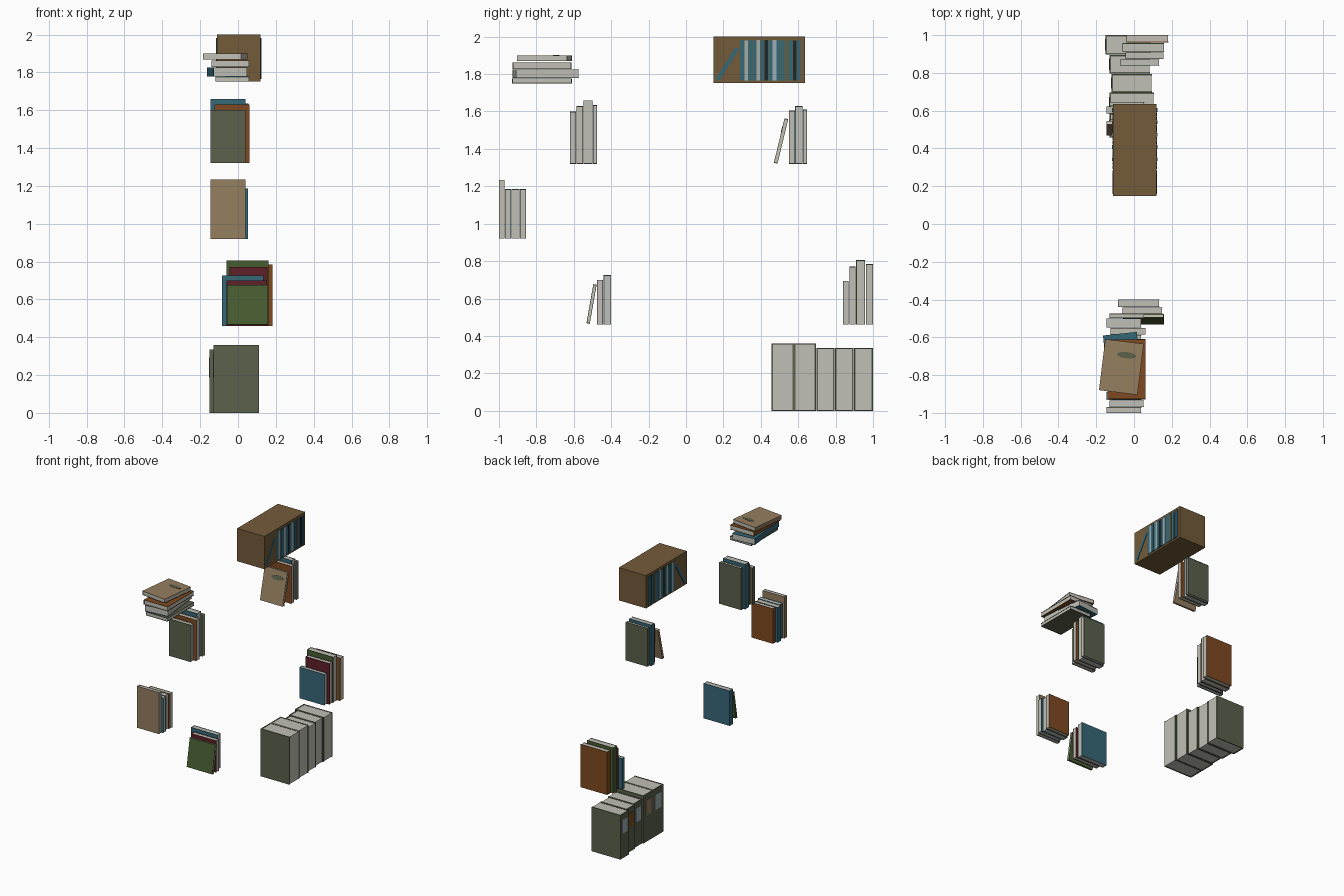
import bpy, bmesh, math
from mathutils import Matrix, Vector

if "Cube" in bpy.data.objects:
    bpy.data.objects.remove(bpy.data.objects["Cube"])

COLOURS = {
    "paper": (0.53, 0.53, 0.47), "tan": (0.30, 0.21, 0.115), "grey_green": (0.105, 0.12, 0.072),
    "rust": (0.215, 0.068, 0.015), "blue": (0.037, 0.14, 0.19), "dark_red": (0.117, 0.014, 0.021),
    "green": (0.063, 0.107, 0.03), "pale_blue": (0.34, 0.43, 0.45), "charcoal": (0.012, 0.022, 0.024),
    "wood": (0.175, 0.105, 0.042),
}
MATS = {}
for key, c in COLOURS.items():
    MATS[key] = bpy.data.materials.new(key)
    MATS[key].diffuse_color = (*c, 1)


def add_box(bm, lo, hi, mat=0):
    lo, hi = Vector(lo), Vector(hi)
    m = Matrix.Translation((lo + hi) / 2) @ Matrix.Diagonal((*(hi - lo), 1))
    verts = bmesh.ops.create_cube(bm, size=1, matrix=m)["verts"]
    for f in {f for v in verts for f in v.link_faces}:
        f.material_index = mat


def finish(bm, name, mats, matrix=Matrix()):
    me = bpy.data.meshes.new(name)
    bm.to_mesh(me)
    bm.free()
    for m in mats:
        me.materials.append(MATS[m])
    ob = bpy.data.objects.new(name, me)
    ob.matrix_world = matrix
    bpy.context.collection.objects.link(ob)
    return ob


def book(name, size, centre, cover, lean=0, turn=0, sheet=0.003, emblem=False, label=None):
    """Book with its spine at -x, front cover at -y, standing along z."""
    w, t, h = (s / 2 for s in size)
    bm = bmesh.new()
    gap = 0.002
    add_box(bm, (-w + sheet, -t + sheet, -h + gap), (w - gap, t - sheet, h - gap), 1)
    add_box(bm, (-w, -t, -h), (w, -t + sheet, h))
    add_box(bm, (-w, t - sheet, -h), (w, t, h))
    add_box(bm, (-w, -t + sheet, -h), (-w + sheet, t - sheet, h))
    if emblem:  # small oval plate on the front cover
        m = (Matrix.Translation((0.02, -t - 0.001, 0.065)) @ Matrix.Rotation(math.pi / 2, 4, "X")
             @ Matrix.Diagonal((1, 0.32, 1, 1)))
        r = bmesh.ops.create_cone(bm, cap_ends=True, segments=12, radius1=0.052, radius2=0.052,
                                  depth=0.002, matrix=m)
        for f in {f for v in r["verts"] for f in v.link_faces}:
            f.material_index = 2
    if label:  # plate on the spine
        add_box(bm, (-w - 0.003, -t * 0.6, 0.02), (-w, t * 0.6, h * 0.75), 2)
    m = (Matrix.Translation(centre) @ Matrix.Rotation(math.radians(turn), 4, "Z")
         @ Matrix.Rotation(math.radians(lean), 4, "X"))
    return finish(bm, name, [cover, "paper", label or "grey_green"], m)


def row(name, z0, books, **kw):
    """Upright books: (x0, x1, y0, y1, top, colour)."""
    for i, (x0, x1, y0, y1, top, col) in enumerate(books):
        book(f"{name}_{i + 1}", (x1 - x0, y1 - y0, top - z0),
             ((x0 + x1) / 2, (y0 + y1) / 2, (z0 + top) / 2), col, **kw)


# thick binders on the lowest level
binders = [(-0.13, 0.11, 0.457, 0.577, 0.36, "pale_blue"), (-0.13, 0.105, 0.577, 0.695, 0.36, "tan"),
           (-0.12, 0.095, 0.697, 0.795, 0.335, "pale_blue"), (-0.13, 0.085, 0.797, 0.895, 0.335, "rust"),
           (-0.15, 0.09, 0.897, 1.0, 0.335, "pale_blue")]
for i, (x0, x1, y0, y1, top, lab) in enumerate(binders):
    book(f"binder_{i + 1}", (x1 - x0, y1 - y0, top), ((x0 + x1) / 2, (y0 + y1) / 2, top / 2),
         "grey_green", sheet=0.008, label=lab)

# second level: two coloured rows
row("back_row_book", 0.46, [
    (-0.075, 0.135, 0.84, 0.87, 0.695, "blue"), (-0.045, 0.157, 0.873, 0.907, 0.77, "dark_red"),
    (-0.06, 0.16, 0.91, 0.957, 0.805, "green"), (-0.04, 0.182, 0.962, 1.0, 0.785, "rust")])
row("front_row_book", 0.46, [
    (-0.06, 0.15, -0.477, -0.443, 0.70, "dark_red"), (-0.085, 0.135, -0.44, -0.40, 0.725, "blue")])
book("leaning_green_book", (0.215, 0.018, 0.212), (0.05, -0.505, 0.571), "green", lean=-10)

# third level
row("low_row_book", 0.92, [
    (-0.145, 0.04, -1.0, -0.97, 1.235, "tan"), (-0.13, 0.053, -0.969, -0.935, 1.185, "blue"),
    (-0.145, 0.04, -0.932, -0.89, 1.185, "blue"), (-0.13, 0.05, -0.887, -0.855, 1.185, "rust")])

# fourth level: two rows
row("high_row_book", 1.32, [
    (-0.145, 0.04, -0.62, -0.587, 1.60, "grey_green"), (-0.125, 0.062, -0.585, -0.55, 1.63, "rust"),
    (-0.145, 0.04, -0.548, -0.50, 1.66, "blue"), (-0.13, 0.055, -0.498, -0.475, 1.635, "grey_green")])
row("rear_row_book", 1.32, [
    (-0.125, 0.062, 0.55, 0.582, 1.605, "rust"), (-0.145, 0.04, 0.584, 0.623, 1.63, "blue"),
    (-0.13, 0.055, 0.625, 0.647, 1.61, "grey_green")])
book("leaning_tan_book", (0.19, 0.02, 0.245), (-0.05, 0.508, 1.442), "tan", lean=-13.5, emblem=True)

# flat pile on the top level
book("pile_bottom_book", (0.18, 0.026, 0.32), (-0.03, -0.77, 1.764), "grey_green", lean=-90)
book("pile_blue_book", (0.18, 0.046, 0.34), (-0.057, -0.75, 1.802), "blue", lean=-90, turn=6)
book("pile_rust_book", (0.2, 0.034, 0.315), (-0.04, -0.77, 1.845), "rust", lean=-90)
book("pile_tan_book", (0.205, 0.03, 0.272), (-0.067, -0.757, 1.884), "tan", lean=-90, turn=-7, emblem=True)

# wooden case with book fronts on both open sides
bm = bmesh.new()
add_box(bm, (-0.11, 0.147, 1.752), (0.118, 0.635, 2.0))
finish(bm, "book_case", ["wood"])
stripes = ["blue", "pale_blue", "blue", "blue", "pale_blue", "blue", "charcoal", "blue", "pale_blue",
           "blue", "blue", "grey_green", "blue", "charcoal", "blue"]
step = 0.325 / len(stripes)
for side, x in (("right", 0.118), ("left", -0.11)):
    bm = bmesh.new()
    names = sorted(set(stripes))
    for i, col in enumerate(stripes):
        d = 0.003 + 0.002 * (i % 3)
        y = 0.29 + i * step
        add_box(bm, (x - d, y, 1.765), (x + d, y + step - 0.002, 1.982 - 0.002 * (i % 2)), names.index(col))
    finish(bm, f"case_books_{side}", names)
    bm = bmesh.new()
    add_box(bm, (-0.004, -0.011, -0.1), (0.004, 0.011, 0.1))
    finish(bm, f"case_leaning_book_{side}", ["blue"],
           Matrix.Translation((x, 0.222, 1.855)) @ Matrix.Rotation(math.radians(-32), 4, "X"))

for m in bpy.data.materials:
    if m.users and not m.is_grease_pencil:
        m.use_nodes = True
        m.node_tree.nodes["Principled BSDF"].inputs["Base Color"].default_value = m.diffuse_color
